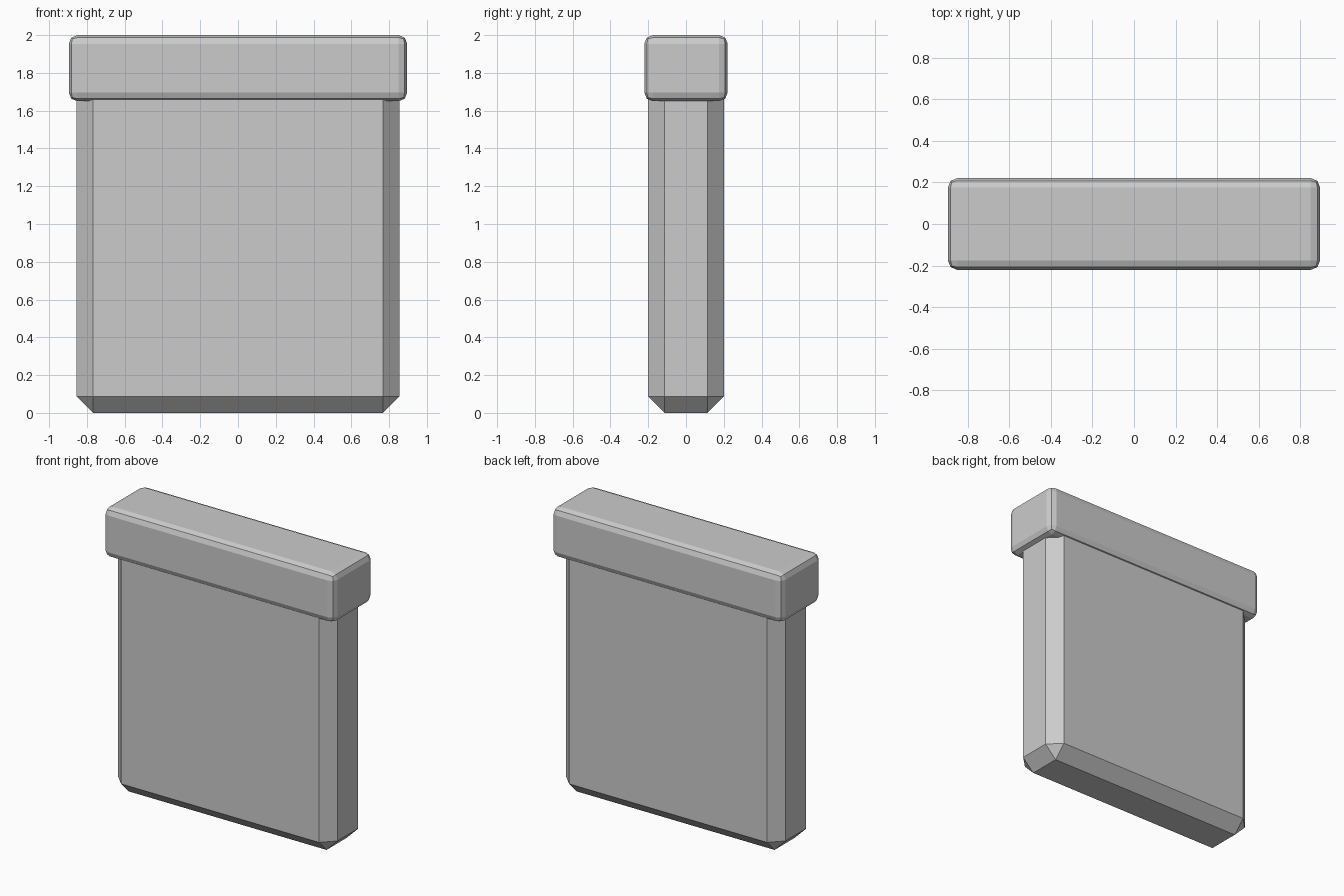
import bpy

if "Cube" in bpy.data.objects:
    bpy.data.objects.remove(bpy.data.objects["Cube"])


def bevelled_box(name, width, depth, z0, z1, bevel, segments):
    """Box between two heights with all edges bevelled, flat shaded."""
    bpy.ops.mesh.primitive_cube_add(size=1, location=(0, 0, (z0 + z1) / 2))
    ob = bpy.context.object
    ob.name = name
    ob.dimensions = (width, depth, z1 - z0)
    bpy.ops.object.transform_apply(location=False, rotation=False, scale=True)
    mod = ob.modifiers.new("Bevel", 'BEVEL')
    mod.width = bevel
    mod.segments = segments
    mod.limit_method = 'NONE'
    return ob


# Tall chamfered slab; its top end sits inside the cap
bevelled_box("slab_body", 1.708, 0.40, 0.0, 1.9, 0.086, 1)

# Slightly wider rounded cap
bevelled_box("top_cap", 1.792, 0.442, 1.65, 2.0, 0.046, 2)
